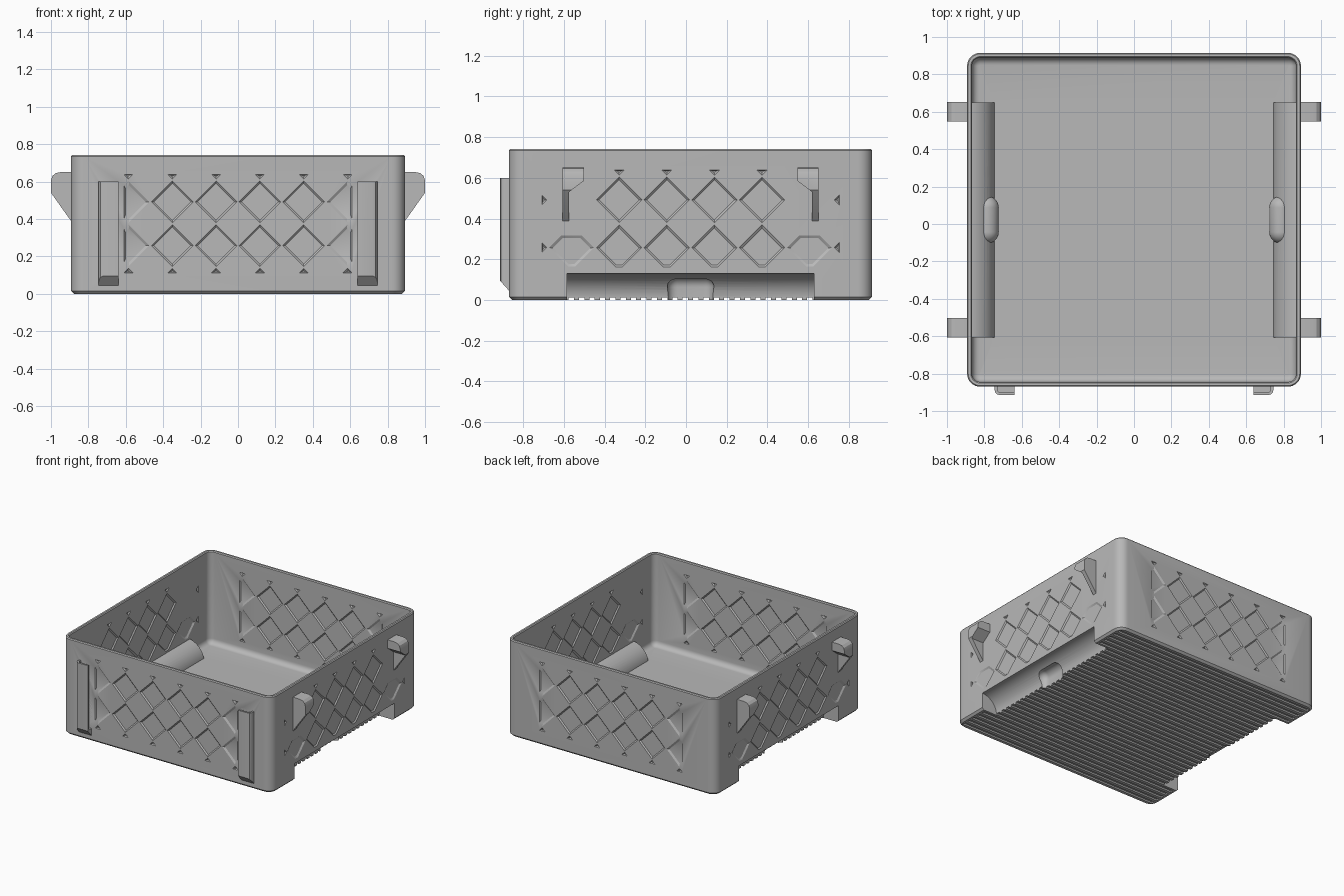
import bpy, bmesh, math
from mathutils import Vector

cube = bpy.data.objects.get("Cube")
if cube:
    bpy.data.objects.remove(cube, do_unlink=True)

HALF, TOP, WALL, RADIUS = 0.8925, 0.742, 0.026, 0.07
Y_SHIFT = 0.0225
PITCH = 0.234

grey = bpy.data.materials.new("plain grey")
grey.use_nodes = True
grey.diffuse_color = (0.48, 0.48, 0.48, 1)
grey.node_tree.nodes["Principled BSDF"].inputs["Base Color"].default_value = grey.diffuse_color


def finish(bm, name):
    bmesh.ops.recalc_face_normals(bm, faces=bm.faces)
    mesh = bpy.data.meshes.new(name)
    bm.to_mesh(mesh)
    bm.free()
    mesh.materials.append(grey)
    obj = bpy.data.objects.new(name, mesh)
    bpy.context.collection.objects.link(obj)
    return obj


def loft(bm, rings):
    """Closed solid through matching rings of points."""
    loops = [[bm.verts.new(p) for p in ring] for ring in rings]
    n = len(loops[0])
    for a, b in zip(loops, loops[1:]):
        for i in range(n):
            j = (i + 1) % n
            bm.faces.new((a[i], a[j], b[j], b[i]))
    bm.faces.new(loops[0][::-1])
    bm.faces.new(loops[-1])


def extrude(points, axis, lo, hi, name, sx=1, sy=1):
    place = {"x": lambda u, v, t: (sx * t, sy * u, v),
             "y": lambda u, v, t: (sx * u, sy * t, v),
             "z": lambda u, v, t: (sx * u, sy * v, t)}[axis]
    bm = bmesh.new()
    loft(bm, [[place(u, v, t) for u, v in points] for t in (lo, hi)])
    return finish(bm, name)


def boolean(target, other, operation):
    mod = target.modifiers.new("cut", "BOOLEAN")
    mod.operation, mod.solver, mod.object = operation, "EXACT", other
    bpy.context.view_layer.objects.active = target
    bpy.ops.object.modifier_apply(modifier=mod.name)
    bpy.data.objects.remove(other, do_unlink=True)


def rounded_ring(inset, z):
    r, c = RADIUS - inset, HALF - RADIUS
    pts = []
    for k in range(4):
        cx, cy = c * (1 if k in (0, 3) else -1), c * (1 if k < 2 else -1)
        for i in range(9):
            a = math.pi / 2 * (k + i / 8)
            pts.append((cx + r * math.cos(a), cy + r * math.sin(a), z))
    return pts


def arc(r, steps=12):
    return [(HALF - r * math.cos(a), r * math.sin(a))
            for a in (math.pi / 2 * i / steps for i in range(steps + 1))]


def pocket(r, sx, z_drop, z_min, name):
    """Capsule along y, stretched downwards."""
    bm = bmesh.new()
    for y in (-0.065, 0.065):
        res = bmesh.ops.create_uvsphere(bm, u_segments=24, v_segments=16, radius=r)
        bmesh.ops.translate(bm, verts=res["verts"], vec=(sx * 0.785, y, 0.062))
    low = [v.co - Vector((0, 0, z_drop)) for v in bm.verts]
    pts = [v.co.copy() for v in bm.verts] + low
    bm.clear()
    for p in pts:
        bm.verts.new((p.x, p.y, max(p.z, z_min)))
    bmesh.ops.remove_doubles(bm, verts=bm.verts, dist=0.0001)
    res = bmesh.ops.convex_hull(bm, input=bm.verts)
    loose = [v for v in bm.verts if not v.link_faces]
    bmesh.ops.delete(bm, geom=loose, context="VERTS")
    return finish(bm, name)


# Tray shell: outside, rim, inside and floor fillet
profile = [(0.015, 0), (0, 0.015), (0, TOP - 0.007), (0.006, TOP), (0.02, TOP), (WALL, TOP - 0.007)]
for i in range(7):
    a = math.pi / 2 * i / 6
    profile.append((WALL + 0.04 * (1 - math.cos(a)), 0.07 - 0.04 * math.sin(a)))
bm = bmesh.new()
loft(bm, [rounded_ring(d, z) for d, z in profile])
tray = finish(bm, "tray")

# Curved grip channels under both sides, each with a finger pocket
for sx in (1, -1):
    hood = [(min(x, 0.88), max(z, 0.01)) for x, z in arc(0.15)] + [(0.88, 0.01)]
    boolean(tray, extrude(hood, "y", -0.628, 0.628, "hood", sx), "UNION")
    boolean(tray, pocket(0.062, sx, 0.05, 0.01, "pocket_shell"), "UNION")
    hollow = arc(0.13) + [(0.95, 0.13), (0.95, -0.05), (HALF - 0.13, -0.05)]
    boolean(tray, extrude(hollow, "y", -0.607, 0.607, "channel", sx), "DIFFERENCE")
    boolean(tray, pocket(0.05, sx, 0.12, -0.1, "pocket_hollow"), "DIFFERENCE")

# Ridged underside
bm = bmesh.new()
for i in range(34):
    y = (i - 16.5) * 0.051
    loft(bm, [[(s * 0.86, y + t * 0.013, z) for s, t in ((-1, -1), (1, -1), (1, 1), (-1, 1))]
              for z in (-0.02, 0.012)])
boolean(tray, finish(bm, "ridges"), "DIFFERENCE")


def clip(poly, index, limit, sign):
    out = []
    for a, b in zip(poly, poly[1:] + poly[:1]):
        da, db = sign * (limit - a[index]), sign * (limit - b[index])
        if da >= 0:
            out.append(a)
        if da * db < 0:
            t = da / (da - db)
            out.append((a[0] + t * (b[0] - a[0]), a[1] + t * (b[1] - a[1])))
    return out


def diamonds(u_max, z_min, side):
    """Chequered diamonds clipped to the panel, clear of the hooks."""
    h = PITCH / 2 - 0.002
    for row in range(-1, 5):
        for col in range(-4, 4):
            u, z = (col + 0.5) * PITCH, 0.2575 + (row - 1) * PITCH + PITCH
            z -= PITCH
            z_top = 0.64
            if side and 0.5 < abs(u) < 0.7:
                if z > 0.3:
                    continue
                z_top = 0.32
            if side and abs(u) > 0.7 and z > 0.6:
                continue
            poly = [(u + h, z), (u, z + h), (u - h, z), (u, z - h)]
            for index, limit, sign in ((0, u_max, 1), (0, -u_max, -1), (1, z_top, 1), (1, z_min, -1)):
                poly = clip(poly, index, limit, sign)
            if len(poly) > 2:
                yield poly


def shrink(poly):
    n = len(poly)
    cu, cz = sum(p[0] for p in poly) / n, sum(p[1] for p in poly) / n
    size = min(max(p[i] for p in poly) - min(p[i] for p in poly) for i in (0, 1))
    s = max(0.3, 1 - 0.032 / size)
    return [(cu + s * (u - cu), cz + s * (z - cz)) for u, z in poly]


# Diamond lattice recessed into both faces of all four walls
walls = [(0.61, 0.11, False, lambda u, z, d: (u, -d, z)),
         (0.61, 0.11, False, lambda u, z, d: (u, d, z)),
         (0.7325, 0.16, True, lambda u, z, d: (d, u, z)),
         (0.7325, 0.16, True, lambda u, z, d: (-d, u, z))]
inner = HALF - WALL
for u_max, z_min, side, place in walls:
    bm = bmesh.new()
    for poly in diamonds(u_max, z_min, side):
        for near, deep in ((HALF + 0.002, HALF - 0.008), (inner - 0.002, inner + 0.008)):
            loft(bm, [[place(u, z, near) for u, z in poly],
                      [place(u, z, deep) for u, z in shrink(poly)]])
    boolean(tray, finish(bm, "lattice"), "DIFFERENCE")
parts = [tray]

# Side hooks: slanted profile trimmed to a wide head on a narrow web
head = [(0.88, 0.375), (0.89, 0.385), (1.0, 0.54), (1.0, 0.605), (0.992, 0.63),
        (0.975, 0.645), (0.95, 0.65), (0.88, 0.65)]
trim = [(0.63, 0.3), (0.63, 0.7), (0.525, 0.7), (0.525, 0.585), (0.598, 0.53), (0.598, 0.3)]
for sx, side in ((1, "left"), (-1, "right")):
    for sy, end in ((-1, "front"), (1, "back")):
        hook = extrude(head, "y", 0.5, 0.65, f"{end}_{side}_hook", sx, sy)
        boolean(hook, extrude(trim, "x", 0.8, 1.1, "trim", sx, sy), "INTERSECT")
        parts.append(hook)

# Front card rails: open at the top and towards the middle
outline = [(0.64, -0.88), (0.64, -0.9375), (0.72, -0.9375), (0.735, -0.932),
           (0.742, -0.922), (0.745, -0.91), (0.745, -0.88)]
slope = [(-0.87, 0.045), (-0.8925, 0.045), (-0.9375, 0.095), (-0.95, 0.11), (-0.95, 0.7), (-0.87, 0.7)]
slot = [(0.6, -0.8925), (0.6, -0.9235), (0.72, -0.9235), (0.731, -0.912), (0.731, -0.8925)]
for sx, side in ((1, "left"), (-1, "right")):
    rail = extrude(outline, "z", 0.02, 0.6, f"{side}_card_rail", sx)
    boolean(rail, extrude(slope, "x", 0.5, 0.9, "slope", sx), "INTERSECT")
    boolean(rail, extrude(slot, "z", 0.1, 0.7, "slot", sx), "DIFFERENCE")
    parts.append(rail)

for obj in parts:
    obj.location.y = Y_SHIFT
    bpy.ops.object.select_all(action="DESELECT")
    obj.select_set(True)
    bpy.context.view_layer.objects.active = obj
    bpy.ops.object.shade_smooth_by_angle(angle=math.radians(28))
